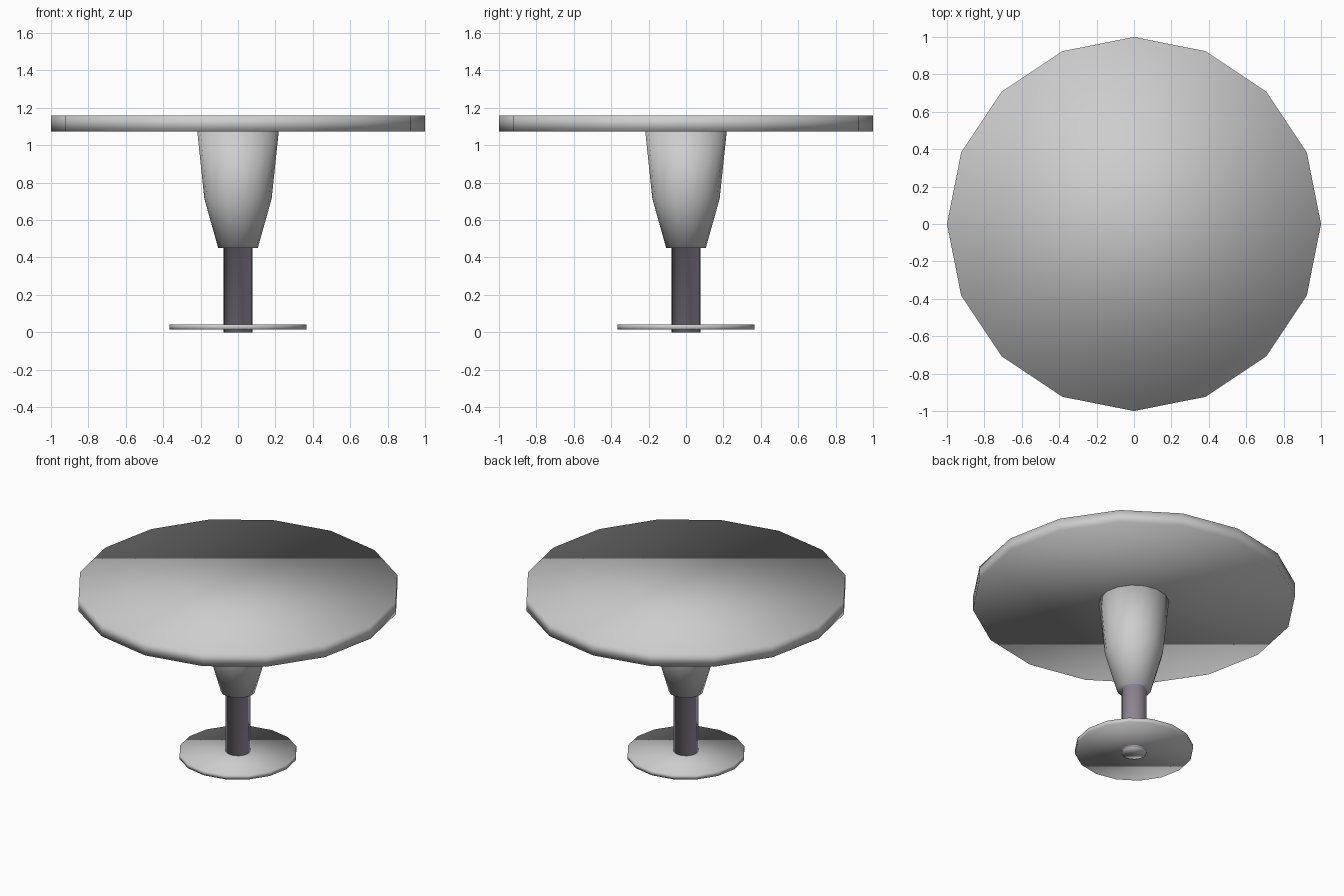
import bpy
import bmesh
from math import cos, sin, tau

cube = bpy.data.objects.get("Cube")
if cube:
    bpy.data.objects.remove(cube, do_unlink=True)

SIDES = 16


def make_material(name, rgb):
    mat = bpy.data.materials.new(name)
    mat.use_nodes = True
    color = (*rgb, 1.0)
    mat.diffuse_color = color
    mat.node_tree.nodes["Principled BSDF"].inputs["Base Color"].default_value = color
    return mat


def lathe(name, profile, mats, band_mats):
    """Capped solid of revolution from (radius, height) pairs, bottom to top.
    band_mats gives the material index of each band between two rings."""
    bm = bmesh.new()
    rings = [[bm.verts.new((r * cos(tau * i / SIDES), r * sin(tau * i / SIDES), z))
              for i in range(SIDES)] for r, z in profile]
    for low, high, index in zip(rings, rings[1:], band_mats):
        for i in range(SIDES):
            j = (i + 1) % SIDES
            face = bm.faces.new((low[i], low[j], high[j], high[i]))
            face.material_index = index
    bm.faces.new(rings[0][::-1])
    bm.faces.new(rings[-1])
    for face in bm.faces:
        face.smooth = True  # soft shading runs over the rims
    mesh = bpy.data.meshes.new(name)
    bm.to_mesh(mesh)
    bm.free()
    for mat in mats:
        mesh.materials.append(mat)
    obj = bpy.data.objects.new(name, mesh)
    bpy.context.collection.objects.link(obj)


grey = make_material("light grey", (0.61, 0.61, 0.61))
purple = make_material("pale purple metal", (0.455, 0.395, 0.49))

# Round top
lathe("table_top", [(1.0, 1.074), (1.0, 1.16)], [grey], [0])

# Pedestal: purple pole widening into the grey flared support
lathe("pedestal",
      [(0.077, 0.0), (0.077, 0.451), (0.106, 0.451), (0.18, 0.715), (0.218, 1.076)],
      [grey, purple], [1, 0, 0, 0])

# Floor plate
lathe("floor_plate", [(0.366, 0.014), (0.366, 0.043)], [grey], [0])
